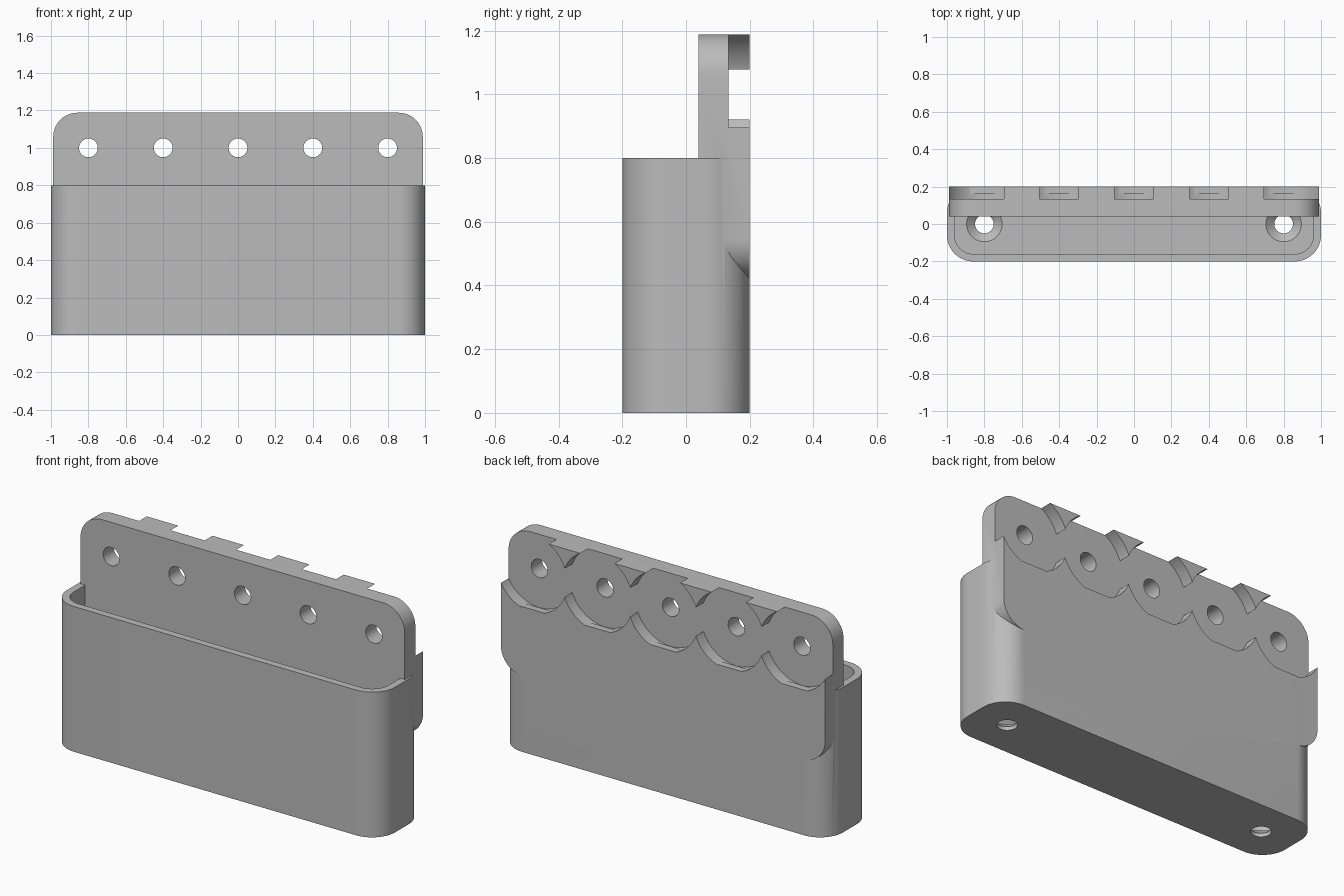
import bpy, bmesh
from math import cos, sin, pi, radians

cube = bpy.data.objects.get("Cube")
if cube:
    bpy.data.objects.remove(cube, do_unlink=True)

grey = bpy.data.materials.new("light grey plastic")
grey.use_nodes = True
grey.diffuse_color = (0.5, 0.5, 0.5, 1)
grey.node_tree.nodes["Principled BSDF"].inputs["Base Color"].default_value = (0.5, 0.5, 0.5, 1)


def rounded(x, lo, hi, r, n=14):
    """Outline of a rounded rectangle from -x to x and lo to hi."""
    corners = [(x - r, hi - r), (r - x, hi - r), (r - x, lo + r), (x - r, lo + r)]
    return [(cx + r * cos(pi / 2 * (q + i / n)), cy + r * sin(pi / 2 * (q + i / n)))
            for q, (cx, cy) in enumerate(corners) for i in range(n + 1)]


def circle(x, y, r, n=64):
    return [(x + r * cos(2 * pi * i / n), y + r * sin(2 * pi * i / n)) for i in range(n)]


def loft(name, layers, along, fillet=0):
    """Solid through (level, outline) layers stacked along z or y."""
    bm = bmesh.new()
    rings = [[bm.verts.new((a, b, h) if along == "z" else (a, h, b)) for a, b in pts]
             for h, pts in layers]
    for low, high in zip(rings, rings[1:]):
        for i in range(len(low)):
            bm.faces.new((low[i - 1], low[i], high[i], high[i - 1]))
    bottom = bm.faces.new(rings[0])
    bm.faces.new(rings[-1])
    if fillet:
        bmesh.ops.bevel(bm, geom=list(bottom.edges), offset=fillet, segments=6,
                        profile=0.5, affect="EDGES")
    bmesh.ops.recalc_face_normals(bm, faces=bm.faces)
    mesh = bpy.data.meshes.new(name)
    bm.to_mesh(mesh)
    bm.free()
    mesh.materials.append(grey)
    ob = bpy.data.objects.new(name, mesh)
    bpy.context.collection.objects.link(ob)
    return ob


def combine(target, tool, operation="DIFFERENCE"):
    """Apply a boolean and discard the tool."""
    tool.hide_render = True
    mod = target.modifiers.new("combine", "BOOLEAN")
    mod.operation, mod.solver, mod.object = operation, "EXACT", tool
    bpy.context.view_layer.objects.active = target
    bpy.ops.object.modifier_apply(modifier=mod.name)
    bpy.data.objects.remove(tool, do_unlink=True)


# Open tray with a filleted cavity
outer = rounded(1, -0.2, 0.2, 0.14)
inner = rounded(0.96, -0.16, 0.16, 0.1)
tray = loft("wall_tray", [(0, outer), (0.8, outer)], "z")
combine(tray, loft("cavity", [(0.06, inner), (1, inner)], "z", 0.05))

# Rounded mounting plate
shape = rounded(0.988, 0.42, 1.188, 0.13)
plate = loft("mounting_plate", [(0.04, shape), (0.2, shape)], "y")

# Round recesses in the back of the plate, each around a through hole
spots = [-0.8, -0.4, 0, 0.4, 0.8]
for x in spots:
    recess, hole = circle(x, 1, 0.215), circle(x, 1, 0.05, 40)
    combine(plate, loft("recess", [(0.133, recess), (0.3, recess)], "y"))
    combine(plate, loft("hole", [(-0.1, hole), (0.3, hole)], "y"))

combine(tray, plate, "UNION")

# Countersunk holes in the floor
for x in (-0.8, 0.8):
    layers = [(z, circle(x, 0, r, 40)) for z, r in ((-0.1, 0.05), (0.02, 0.05), (0.08, 0.1175))]
    combine(tray, loft("countersink", layers, "z"))

# Smooth curved walls, sharp edges
bpy.ops.object.select_all(action="DESELECT")
tray.select_set(True)
bpy.context.view_layer.objects.active = tray
bpy.ops.object.shade_smooth_by_angle(angle=radians(30))
